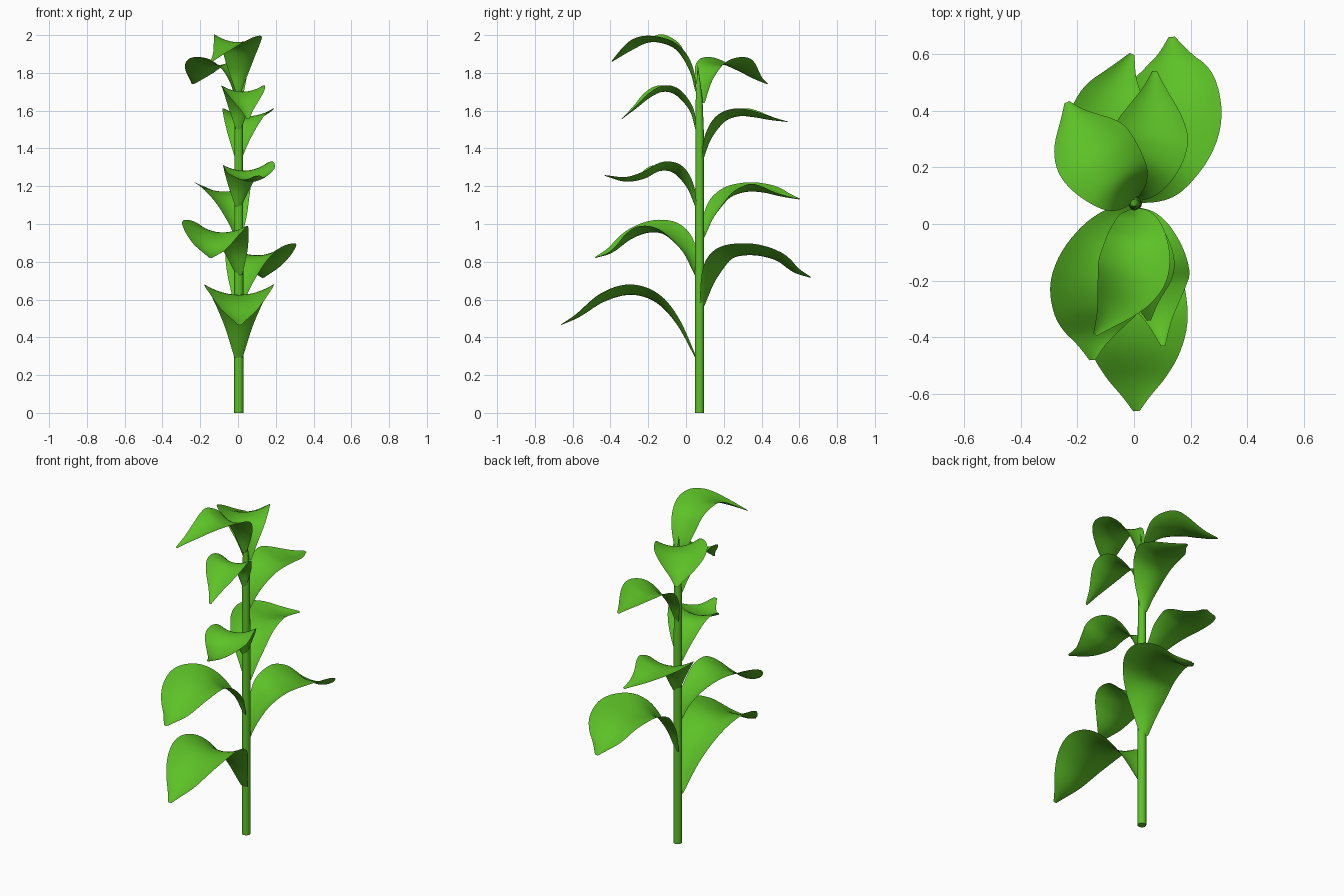
import bpy, bmesh, math
from mathutils import Vector

if "Cube" in bpy.data.objects:
    bpy.data.objects.remove(bpy.data.objects["Cube"])

green = bpy.data.materials.new("leaf_green")
green.diffuse_color = (0.11, 0.54, 0.02, 1)
green.use_nodes = True
green.node_tree.nodes["Principled BSDF"].inputs["Base Color"].default_value = green.diffuse_color


def spline(pts, t):
    """Catmull-Rom point through pts at t in 0..1."""
    n = len(pts) - 1
    i = min(int(t * n), n - 1)
    f = t * n - i
    b, c = pts[i], pts[i + 1]
    a = pts[i - 1] if i > 0 else b * 2 - c
    d = pts[i + 2] if i + 2 <= n else c * 2 - b
    return 0.5 * (b * 2 + (c - a) * f + (a * 2 - b * 5 + c * 4 - d) * f * f
                  + (b * 3 - a - c * 3 + d) * f ** 3)


def finish(bm, name):
    me = bpy.data.meshes.new(name)
    bmesh.ops.recalc_face_normals(bm, faces=bm.faces)
    bm.to_mesh(me)
    bm.free()
    me.materials.append(green)
    ob = bpy.data.objects.new(name, me)
    bpy.context.collection.objects.link(ob)
    for p in me.polygons:
        p.use_smooth = True
    return ob


# Half-width along a leaf as a fraction of its widest point
WIDTH = [0.12, 0.34, 0.58, 0.80, 0.96, 1.0, 0.86, 0.59, 0.30, 0.06]


def leaf(name, rib, tip_x, bow, half, roll=0, cup=0.30, rows=36, cols=12):
    """Arching leaf: a midrib in (y, z), bent sideways, with upturned edges."""
    y0, y1 = rib[0][0], rib[-1][0]
    pts = []
    for y, z in rib:
        s = (y - y0) / (y1 - y0)
        pts.append(Vector((.003 + tip_x * s + bow * math.sin(math.pi * s), y, z)))
    bm = bmesh.new()
    grid = []
    for i in range(rows + 1):
        t = i / rows
        p = spline(pts, t)
        tan = (spline(pts, min(t + .02, 1)) - spline(pts, max(t - .02, 0))).normalized()
        side = tan.cross(Vector((0, 0, 1))).normalized()
        nor = side.cross(tan).normalized()
        w = half * spline(WIDTH, t)
        grid.append([bm.verts.new(p + side * (w * u) + nor * (w * (cup * u * u + roll * t * u)))
                     for u in [2 * j / cols - 1 for j in range(cols + 1)]])
    for a, b in zip(grid, grid[1:]):
        for j in range(cols):
            bm.faces.new((a[j], a[j + 1], b[j + 1], b[j]))
    finish(bm, name)


# Stalk: straight tube narrowing to a pointed shoot
bm = bmesh.new()
rings = []
for z, r in [(0, .024), (.9, .024), (1.5, .022), (1.66, .018), (1.76, .009), (1.84, .001)]:
    rings.append([bm.verts.new((.004 + r * math.cos(k * math.tau / 16),
                                .072 - max(0, z - 1.6) * .04 + r * math.sin(k * math.tau / 16), z))
                  for k in range(16)])
for a, b in zip(rings, rings[1:]):
    for k in range(16):
        bm.faces.new((a[k], a[(k + 1) % 16], b[(k + 1) % 16], b[k]))
bm.faces.new(rings[0])
bm.faces.new(rings[-1])
stalk = finish(bm, "stalk")
bpy.context.view_layer.objects.active = stalk
stalk.select_set(True)
bpy.ops.object.shade_smooth_by_angle()

# Front leaves, bottom to top
leaf("front_leaf_1", [(.05, .29), (-.05, .47), (-.16, .585), (-.29, .625), (-.43, .59), (-.56, .51), (-.66, .465)],
     .005, 0, .183)
leaf("front_leaf_2", [(.05, .73), (0, .85), (-.09, .94), (-.19, .955), (-.29, .92), (-.39, .85), (-.48, .82)],
     -.15, -.05, .17, .2)
leaf("front_leaf_3", [(.05, 1.09), (.01, 1.19), (-.06, 1.27), (-.14, 1.28), (-.22, 1.24), (-.32, 1.225), (-.43, 1.255)],
     .10, .01, .135, -.15)
leaf("front_leaf_4", [(.05, 1.50), (.02, 1.60), (-.05, 1.68), (-.12, 1.70), (-.19, 1.67), (-.26, 1.615), (-.34, 1.555)],
     .05, 0, .115)
leaf("front_leaf_5", [(.05, 1.70), (.02, 1.81), (-.05, 1.92), (-.14, 1.96), (-.22, 1.955), (-.31, 1.91), (-.39, 1.86)],
     -.14, .06, .125, .05)

# Back leaves, bottom to top
leaf("back_leaf_1", [(.09, .56), (.14, .70), (.22, .81), (.34, .835), (.47, .81), (.57, .745), (.66, .715)],
     .13, .06, .18, .1)
leaf("back_leaf_2", [(.09, .92), (.14, 1.04), (.22, 1.135), (.32, 1.17), (.42, 1.165), (.51, 1.145), (.60, 1.13)],
     -.01, -.08, .15, -.05)
leaf("back_leaf_3", [(.09, 1.34), (.13, 1.45), (.20, 1.54), (.28, 1.57), (.36, 1.565), (.45, 1.55), (.54, 1.54)],
     .07, .02, .135)
leaf("back_leaf_4", [(.09, 1.64), (.11, 1.76), (.15, 1.83), (.22, 1.84), (.29, 1.81), (.36, 1.77), (.43, 1.74)],
     -.24, -.03, .145)
